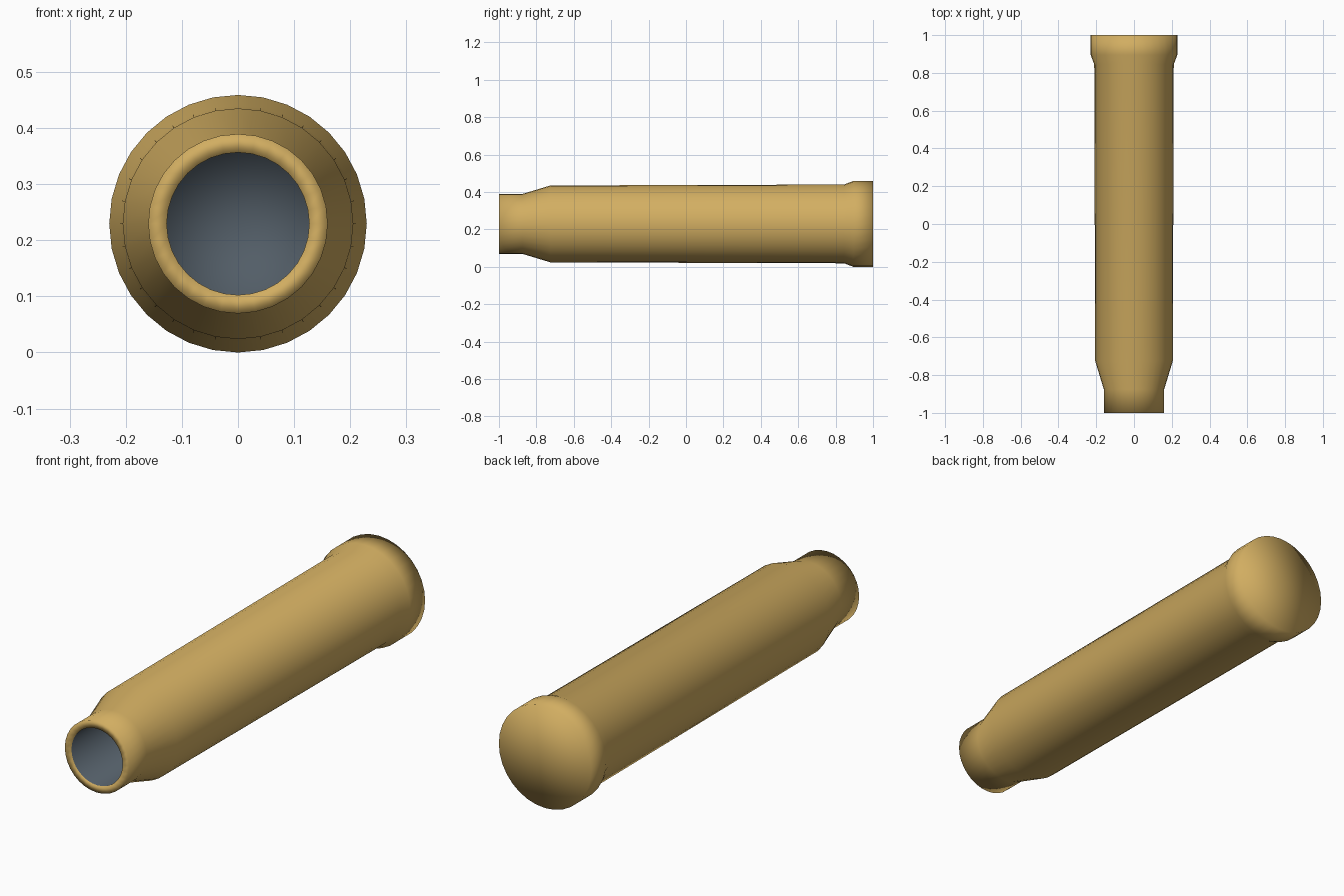
import bpy, bmesh
from math import sin, cos, pi

if "Cube" in bpy.data.objects:
    bpy.data.objects.remove(bpy.data.objects["Cube"])

SIDES = 32
AXIS_Z = 0.2295


def material(name, colour):
    mat = bpy.data.materials.new(name)
    mat.diffuse_color = colour
    mat.use_nodes = True
    mat.node_tree.nodes["Principled BSDF"].inputs["Base Color"].default_value = mat.diffuse_color
    return mat


# Profile as (y, radius): base, flared rim, tapered body, shoulder, neck, lip, bore
outer = [(1.0, 0.2295), (0.895, 0.2295), (0.845, 0.2105),
         (-0.725, 0.2055), (-0.875, 0.16), (-1.0, 0.16), (-1.0, 0.127)]
bore_end = (0.85, 0.127)

bm = bmesh.new()


def ring(y, r):
    return [bm.verts.new((r * sin(2 * pi * i / SIDES), y,
                          AXIS_Z + r * cos(2 * pi * i / SIDES)))
            for i in range(SIDES)]


def bridge(a, b, index):
    for i in range(SIDES):
        j = (i + 1) % SIDES
        bm.faces.new((a[i], a[j], b[j], b[i])).material_index = index


def cap(loop, y, index):
    centre = bm.verts.new((0, y, AXIS_Z))
    for i in range(SIDES):
        bm.faces.new((loop[i], loop[(i + 1) % SIDES], centre)).material_index = index


# Outer brass shell
rings = [ring(y, r) for y, r in outer]
for a, b in zip(rings, rings[1:]):
    bridge(a, b, 0)
cap(rings[0], outer[0][0], 0)

# Dark hollow bore
floor = ring(*bore_end)
bridge(rings[-1], floor, 1)
cap(floor, bore_end[0], 1)

bmesh.ops.recalc_face_normals(bm, faces=bm.faces)
for f in bm.faces:
    f.smooth = True

mesh = bpy.data.meshes.new("casing")
bm.to_mesh(mesh)
bm.free()
mesh.materials.append(material("brass", (0.64, 0.42, 0.12, 1)))
mesh.materials.append(material("dark_bore", (0.085, 0.11, 0.135, 1)))
casing = bpy.data.objects.new("casing", mesh)
bpy.context.collection.objects.link(casing)
